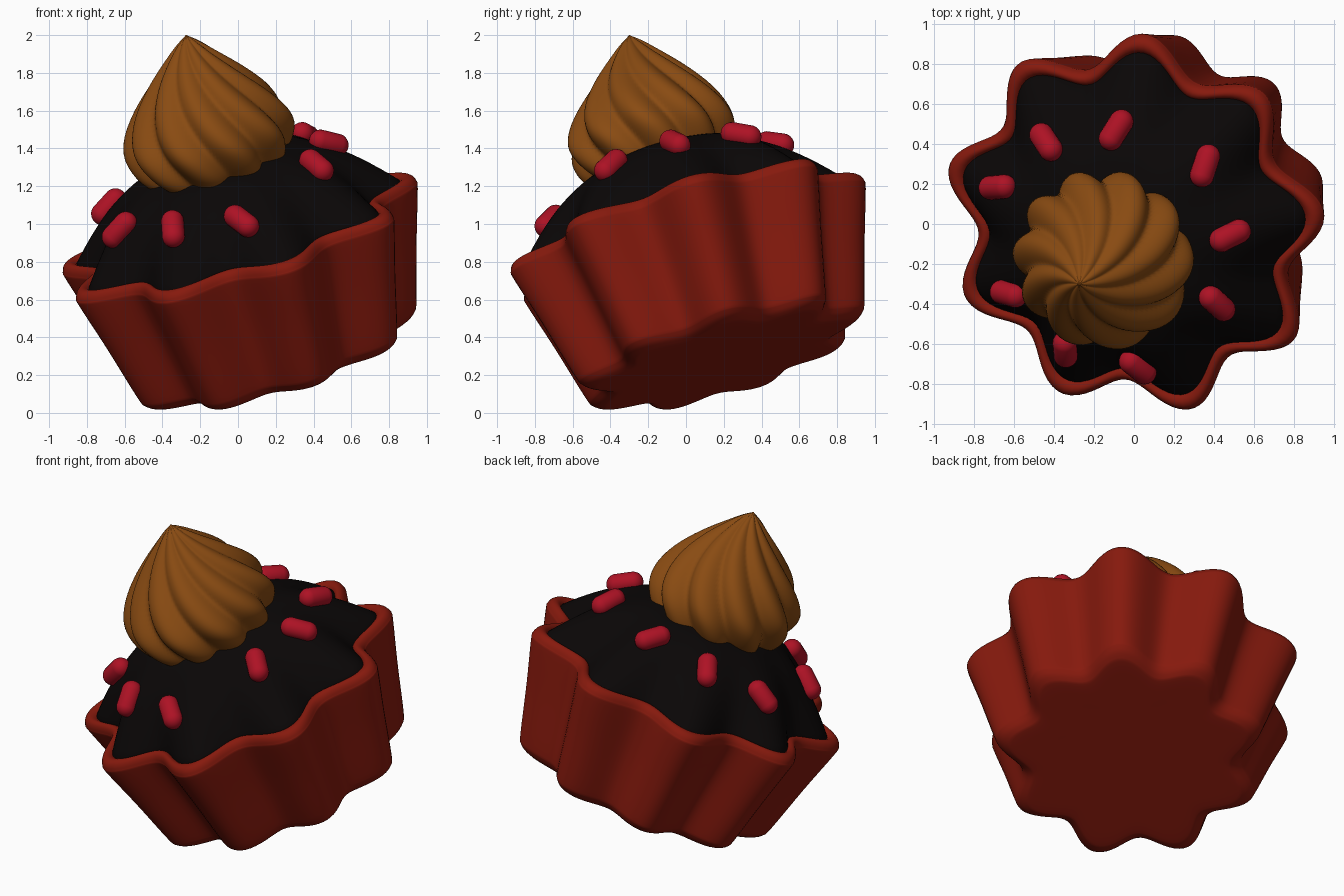
import bpy, bmesh, math
from mathutils import Matrix, Vector
from mathutils.bvhtree import BVHTree

if "Cube" in bpy.data.objects:
    bpy.data.objects.remove(bpy.data.objects["Cube"])

SEG = 180


def lean(origin, deg):
    """Frame leaning toward front-left by an angle."""
    return (Matrix.Translation(origin) @
            Matrix.Rotation(math.radians(deg), 4, Vector((1, -1, 0))))


CAKE = lean((-0.01, -0.01, 0.985), 22.3)     # origin at rim centre
SWIRL = lean((-0.275, -0.30, 2.0), 17.5)     # origin at cream tip


def material(name, rgb):
    m = bpy.data.materials.new(name)
    m.diffuse_color = (*rgb, 1)
    m.use_nodes = True
    m.node_tree.nodes["Principled BSDF"].inputs["Base Color"].default_value = m.diffuse_color
    return m


def finish(bm, name, mat):
    bmesh.ops.recalc_face_normals(bm, faces=bm.faces)
    me = bpy.data.meshes.new(name)
    bm.to_mesh(me)
    bm.free()
    for p in me.polygons:
        p.use_smooth = True
    me.materials.append(mat)
    ob = bpy.data.objects.new(name, me)
    bpy.context.collection.objects.link(ob)
    return ob


def smooth_profile(pts, steps):
    """Catmull-Rom through (radius, height) points."""
    p = [Vector(q) for q in pts]
    p = [2 * p[0] - p[1]] + p + [2 * p[-1] - p[-2]]
    out = []
    for i in range(1, len(p) - 2):
        a, b, c, d = p[i - 1:i + 3]
        for k in range(steps):
            t = k / steps
            out.append(0.5 * (2 * b + (c - a) * t + (2 * a - 5 * b + 4 * c - d) * t * t
                              + (3 * b - a - 3 * c + d) * t ** 3))
    out.append(p[-2])
    return [(max(v.x, 0.002), v.y) for v in out]


def loft(name, frame, profile, wave, mat):
    """Revolve a profile, scaling the radius by wave(angle, radius, height)."""
    bm = bmesh.new()
    rings = []
    for r, h in profile:
        ring = []
        for k in range(SEG):
            a = 2 * math.pi * k / SEG
            q = r * wave(a, r, h)
            ring.append(bm.verts.new(frame @ Vector((q * math.cos(a), q * math.sin(a), h))))
        rings.append(ring)
    for lo, hi in zip(rings, rings[1:]):
        for k in range(SEG):
            j = (k + 1) % SEG
            bm.faces.new((lo[k], lo[j], hi[j], hi[k]))
    bm.faces.new(rings[0][::-1])
    bm.faces.new(rings[-1])
    return finish(bm, name, mat)


def lobes(a):
    return math.cos(9 * (a - math.radians(45)))


red = material("cup_red", (0.24, 0.010, 0.004))
dark = material("dark_chocolate", (0.003, 0.002, 0.002))
tan = material("cream_caramel", (0.25, 0.07, 0.006))
pink = material("sprinkle_red", (0.42, 0.006, 0.018))

# Fluted cup with nine lobes and rounded edges
cup_pts = [(0, -0.77), (0.35, -0.77), (0.61, -0.77), (0.67, -0.76), (0.715, -0.728),
           (0.74, -0.67), (0.82, -0.36), (0.895, -0.09), (0.901, -0.045), (0.885, -0.012),
           (0.858, 0), (0.83, -0.012), (0.812, -0.05), (0.79, -0.2)]
loft("cup", CAKE, smooth_profile(cup_pts, 4), lambda a, r, h: 1 + 0.095 * lobes(a), red)

# Domed filling that picks up the flutes toward its edge
dome_pts = [(0.84 * i / 24, -0.04 + 0.46 * (1 - (i / 24) ** 3)) for i in range(25)]
dome_pts[0] = (0.002, 0.42)
dome_pts.append((0.82, -0.15))
dome = loft("filling", CAKE, dome_pts,
            lambda a, r, h: 1 + 0.095 * min(1, r / 0.84) ** 3 * lobes(a), dark)

# Piped cream swirl with ten twisted ridges
cream_pts = [(0.27, -0.82), (0.36, -0.76), (0.42, -0.68), (0.45, -0.58), (0.43, -0.48),
             (0.36, -0.36), (0.25, -0.23), (0.13, -0.11), (0.06, -0.045), (0, 0)]


def ridges(a, r, h):
    ridge = math.radians(105) + math.radians(65) * (-h - 0.55) / 0.8
    c = math.cos(5 * (a - ridge))
    return 0.84 + 0.18 * math.sqrt(c * c + 0.03)


loft("cream_swirl", SWIRL, smooth_profile(cream_pts, 5), ridges, tan)

# Sprinkles: (x, y, heading seen from above in degrees), laid on the filling
SPRINKLES = [(-0.67, 0.18, 5), (-0.43, 0.405, -57), (-0.085, 0.465, 58),
             (0.35, 0.29, 72), (0.475, -0.055, 27), (0.41, -0.39, -42),
             (0.025, -0.70, -38), (-0.335, -0.615, 95), (-0.615, -0.34, -15)]
tree = BVHTree.FromPolygons([v.co for v in dome.data.vertices],
                            [tuple(p.vertices) for p in dome.data.polygons])
for i, (x, y, deg) in enumerate(SPRINKLES):
    hit, n, _, _ = tree.ray_cast(Vector((x, y, 5)), Vector((0, 0, -1)))
    if n.z < 0:
        n = -n
    a = math.radians(deg)
    d = Vector((math.cos(a), math.sin(a), 0))
    d.z = -(n.x * d.x + n.y * d.y) / n.z
    rot = d.to_track_quat('Z', 'Y').to_matrix().to_4x4()
    bm = bmesh.new()
    bmesh.ops.create_uvsphere(bm, u_segments=20, v_segments=13, radius=0.061)
    for v in bm.verts:
        v.co.z += math.copysign(0.05, v.co.z)
    bm.transform(Matrix.Translation(hit + n * 0.018) @ rot)
    finish(bm, f"sprinkle_{i + 1}", pink)
